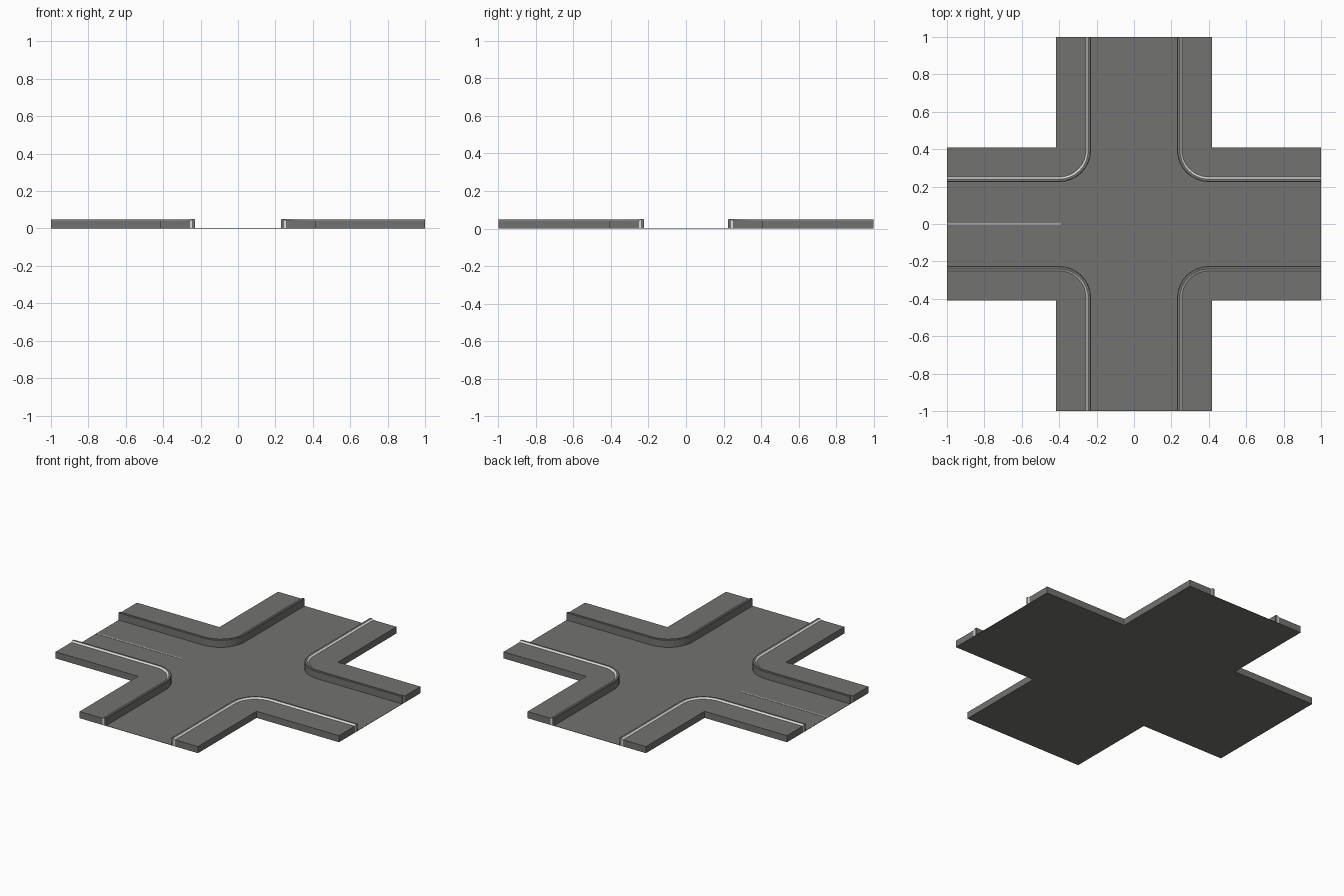
import bpy, bmesh, math

if "Cube" in bpy.data.objects:
    bpy.data.objects.remove(bpy.data.objects["Cube"])

# Overall plan sizes
HX, HY = 0.418, 0.41        # outer half widths of the arms
RX, RY = 0.23, 0.225        # half widths of the carriageway
R = 0.17                    # curb corner radius
WALK_Z, CURB_Z = 0.042, 0.05


def material(name, v):
    m = bpy.data.materials.new(name)
    m.diffuse_color = (v[0], v[1], v[2], 1)
    m.use_nodes = True
    m.node_tree.nodes["Principled BSDF"].inputs["Base Color"].default_value = m.diffuse_color
    return m


asphalt = material("asphalt grey", (0.17, 0.17, 0.165))
pale = material("pale paint", (0.72, 0.72, 0.70))


def finish(name, bm, mat):
    bmesh.ops.recalc_face_normals(bm, faces=bm.faces)
    me = bpy.data.meshes.new(name)
    bm.to_mesh(me)
    bm.free()
    me.materials.append(mat)
    ob = bpy.data.objects.new(name, me)
    bpy.context.collection.objects.link(ob)
    return ob


def slab(name, outline, z0, z1, mat):
    """Flat outline extruded between two heights."""
    bm = bmesh.new()
    f = bm.faces.new([bm.verts.new((x, y, z0)) for x, y in outline])
    ext = bmesh.ops.extrude_face_region(bm, geom=[f], use_keep_orig=True)
    for v in ext["geom"]:
        if isinstance(v, bmesh.types.BMVert):
            v.co.z = z1
    return finish(name, bm, mat)


def curb_path(off, sx, sy, n=8):
    """Curb line for one corner, pushed back from the road by off."""
    cx, cy, r = RX + R, RY + R, R - off
    pts = [(1, RY + off)]
    for i in range(n + 1):
        a = math.radians(270 - 90 * i / n)
        pts.append((cx + r * math.cos(a), cy + r * math.sin(a)))
    pts.append((RX + off, 1))
    return [(x * sx, y * sy) for x, y in pts]


def sweep(name, section, sx, sy, mat):
    """Closed section of (offset, z) points swept along the curb line."""
    bm = bmesh.new()
    rows = [[bm.verts.new((x, y, z)) for x, y in curb_path(o, sx, sy)]
            for o, z in section]
    k = len(rows)
    for j in range(k):
        a, b = rows[j], rows[(j + 1) % k]
        for i in range(len(a) - 1):
            bm.faces.new((a[i], a[i + 1], b[i + 1], b[i]))
    for e in (0, -1):
        bm.faces.new([r[e] for r in rows])
    return finish(name, bm, mat)


# Cross-shaped road surface
road = [(1, -HY), (1, HY), (HX, HY), (HX, 1), (-HX, 1), (-HX, HY),
        (-1, HY), (-1, -HY), (-HX, -HY), (-HX, -1), (HX, -1), (HX, -HY)]
slab("road", road, 0.0, 0.002, asphalt)

# Centre line on the left arm
slab("centre_line", [(-1, -0.004), (-0.39, -0.004), (-0.39, 0.004), (-1, 0.004)],
     0.002, 0.004, pale)

# Four corners: pavement, curb and pale strip behind the curb
for sx, sy, tag in ((1, 1, "back_right"), (-1, 1, "back_left"),
                    (-1, -1, "front_left"), (1, -1, "front_right")):
    walk = curb_path(0.026, sx, sy) + [(HX * sx, sy), (HX * sx, HY * sy), (sx, HY * sy)]
    slab("pavement_" + tag, walk, 0.002, WALK_Z, asphalt)
    sweep("curb_" + tag, [(0, 0.002), (0, 0.047), (0.003, CURB_Z),
                          (0.015, CURB_Z), (0.015, 0.002)], sx, sy, asphalt)
    sweep("curb_strip_" + tag, [(0.015, 0.002), (0.015, CURB_Z),
                                (0.026, WALK_Z), (0.026, 0.002)], sx, sy, pale)
